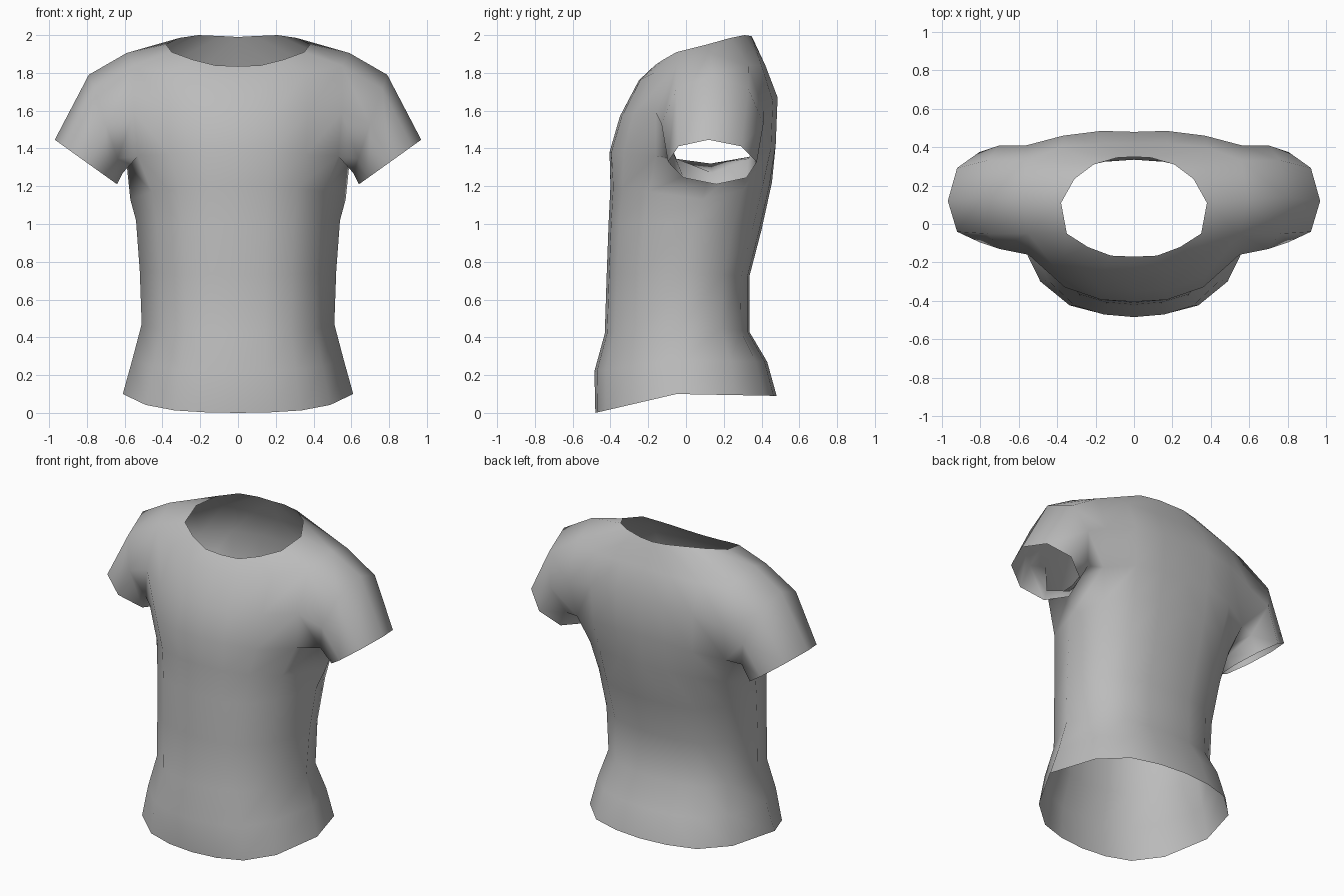
import bpy, bmesh, math
from mathutils import Vector

if "Cube" in bpy.data.objects:
    bpy.data.objects.remove(bpy.data.objects["Cube"])

cloth = bpy.data.materials.new("grey cloth")
cloth.diffuse_color = (0.5, 0.5, 0.5, 1)
cloth.use_nodes = True
cloth.node_tree.nodes["Principled BSDF"].inputs["Base Color"].default_value = cloth.diffuse_color

# Half outline of the torso, front centre -> side -> back centre
ACROSS = [0, .28, .55, .8, 1, .85, .6, .3, 0]
DEPTH = [1, .97, .87, .58, 0, .58, .87, .97, 1]


def torso_ring(w, y_front, y_side, y_back, z_front, z_side, z_back):
    ring = []
    for k in range(9):
        y_end, z_end = (y_front, z_front) if k < 4 else (y_back, z_back)
        d = DEPTH[k]
        ring.append((w * ACROSS[k], y_side + (y_end - y_side) * d,
                     z_side + (z_end - z_side) * d))
    return ring


# Hem up to just below the armpit
rings = [torso_ring(*r) for r in [
    (.61, -.48, -.05, .48, .0, .10, .09),
    (.56, -.485, -.03, .43, .22, .28, .27),
    (.51, -.43, -.02, .335, .42, .47, .43),
    (.52, -.42, 0, .335, .73, .75, .72),
    (.54, -.41, .04, .40, 1.0, 1.02, .97),
    (.57, -.40, .09, .455, 1.2, 1.13, 1.22),
]]

# Chest, level with the armpit
rings.append([(0, -.405, 1.38), (.17, -.395, 1.38), (.36, -.33, 1.37),
              (.53, -.16, 1.36), (.59, .13, 1.32), (.54, .36, 1.36),
              (.36, .45, 1.4), (.17, .475, 1.42), (0, .475, 1.42)])
# Upper chest, level with the middle of the armhole (side point unused)
rings.append([(0, -.35, 1.57), (.17, -.34, 1.57), (.37, -.28, 1.58),
              (.55, -.16, 1.59), None, (.56, .41, 1.6),
              (.37, .46, 1.65), (.17, .485, 1.67), (0, .48, 1.67)])
# Shoulder line
rings.append([(0, -.25, 1.76), (.16, -.24, 1.765), (.36, -.17, 1.80),
              (.55, -.05, 1.84), (.59, .13, 1.905), (.56, .33, 1.84),
              (.38, .40, 1.84), (.18, .42, 1.84), (0, .42, 1.84)])
# Neck opening
rings.append([(0, -.17, 1.835), (.12, -.165, 1.84), (.24, -.12, 1.87),
              (.35, -.05, 1.91), (.38, .11, 1.95), (.31, .235, 1.985),
              (.21, .31, 2.0), (.09, .345, 1.995), (0, .35, 1.99)])

bm = bmesh.new()
grid = [[bm.verts.new(p) if p else None for p in ring] for ring in rings]

# Torso panels, leaving the armhole open
for r in range(len(grid) - 1):
    for k in range(8):
        quad = (grid[r][k], grid[r][k + 1], grid[r + 1][k + 1], grid[r + 1][k])
        if None not in quad:
            bm.faces.new(quad)

# Sleeve: armhole loop (bottom, back, top, front) swept through tilted ovals
A, B, C = 6, 7, 8
loop = [grid[r][k] for r, k in [(A, 4), (A, 5), (B, 5), (C, 5),
                                (C, 4), (C, 3), (B, 3), (A, 3)]]
for centre, up, back in [((.70, .14, 1.53), (.09, 0, .26), .27),
                         ((.805, .14, 1.328), (.165, -.02, .118), .235)]:
    outer = []
    for i in range(8):
        a = i * math.pi / 4
        p = Vector(centre) - Vector(up) * math.cos(a) + Vector((0, back, 0)) * math.sin(a)
        outer.append(bm.verts.new(p))
    for i in range(8):
        j = (i + 1) % 8
        bm.faces.new((loop[i], loop[j], outer[j], outer[i]))
    loop = outer

mesh = bpy.data.meshes.new("shirt")
bm.to_mesh(mesh)
bm.free()
mesh.materials.append(cloth)
for f in mesh.polygons:
    f.use_smooth = True

shirt = bpy.data.objects.new("shirt", mesh)
bpy.context.collection.objects.link(shirt)
mirror = shirt.modifiers.new("mirror", 'MIRROR')
mirror.use_clip = True
mirror.merge_threshold = .001
